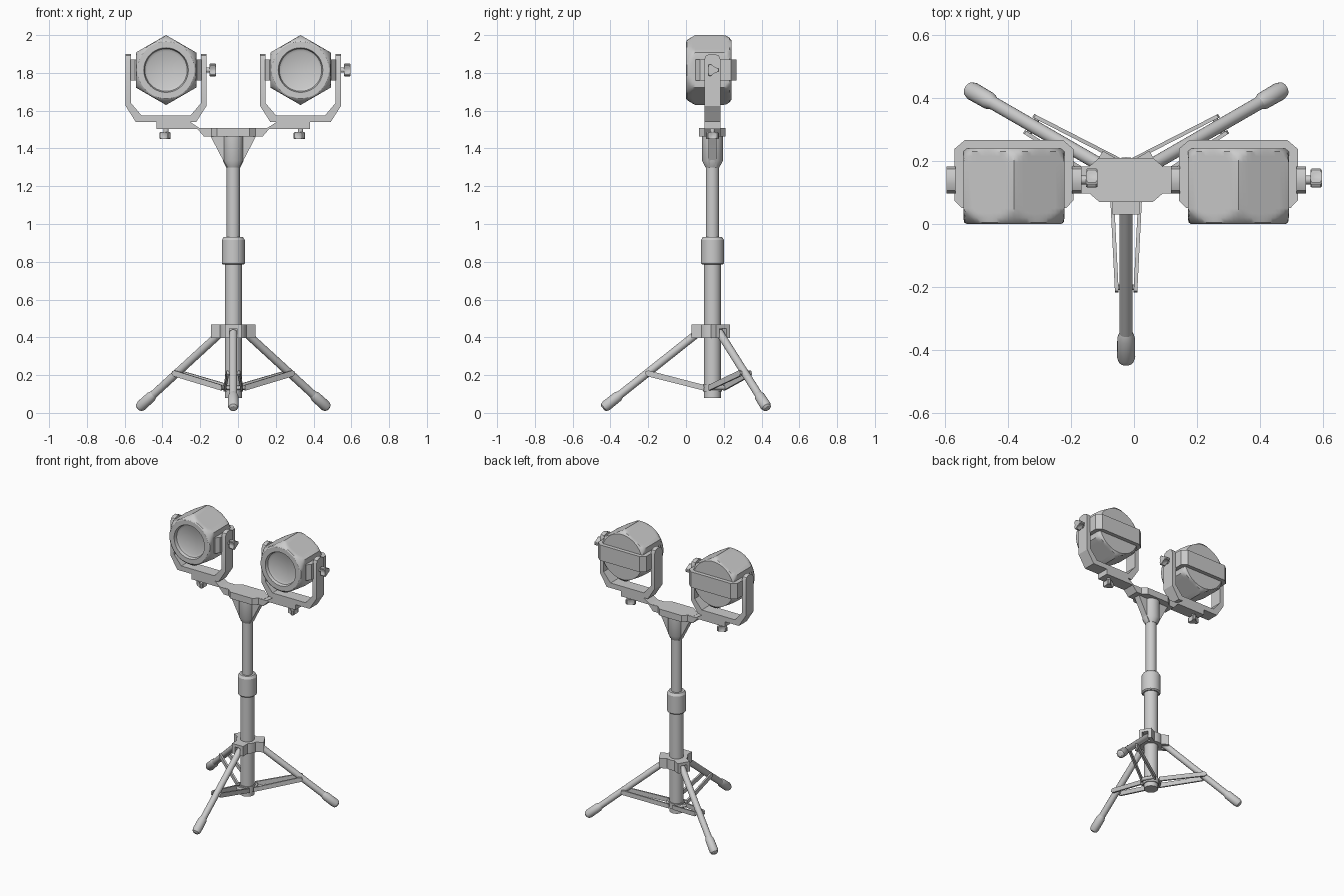
import bpy, bmesh
from math import sin, cos, pi, radians
from mathutils import Vector, Matrix

if "Cube" in bpy.data.objects:
    bpy.data.objects.remove(bpy.data.objects["Cube"])

CX, CY = -0.025, 0.14          # mast axis
LAMP_Z = 1.815


def finish(name, bm, angle=30):
    bmesh.ops.recalc_face_normals(bm, faces=bm.faces)
    me = bpy.data.meshes.new(name)
    bm.to_mesh(me)
    bm.free()
    ob = bpy.data.objects.new(name, me)
    bpy.context.collection.objects.link(ob)
    bpy.ops.object.select_all(action='DESELECT')
    ob.select_set(True)
    bpy.context.view_layer.objects.active = ob
    bpy.ops.object.shade_smooth_by_angle(angle=radians(angle))
    return ob


def prism_bm(pts, place, a, b):
    """Extrude a 2D outline from a to b; place(u, v, w) gives the 3D point."""
    bm = bmesh.new()
    lo = [bm.verts.new(place(u, v, a)) for u, v in pts]
    hi = [bm.verts.new(place(u, v, b)) for u, v in pts]
    bm.faces.new(lo)
    bm.faces.new(hi[::-1])
    for i in range(len(pts)):
        j = (i + 1) % len(pts)
        bm.faces.new((lo[i], lo[j], hi[j], hi[i]))
    return bm


def prism(name, pts, place, a, b):
    return finish(name, prism_bm(pts, place, a, b))


def lathe(name, profile, place, n=32, shape=lambda t, r: r):
    """Stack of capped rings; profile holds (height, radius)."""
    bm = bmesh.new()
    rings = []
    for h, r in profile:
        ring = []
        for i in range(n):
            t = 2 * pi * i / n
            q = shape(t, r)
            ring.append(bm.verts.new(place(q * cos(t), q * sin(t), h)))
        rings.append(ring)
    for p, q in zip(rings, rings[1:]):
        for i in range(n):
            j = (i + 1) % n
            bm.faces.new((p[i], p[j], q[j], q[i]))
    bm.faces.new(rings[0])
    bm.faces.new(rings[-1][::-1])
    return finish(name, bm)


def along(p, q):
    """Placement whose w axis starts at p and points at q."""
    p, q = Vector(p), Vector(q)
    rot = (q - p).to_track_quat('Z', 'Y')
    return lambda u, v, w: p + rot @ Vector((u, v, w))


def mirrored(half):
    return half + [(-u, v) for u, v in reversed(half)]


def mast(u, v, w):
    return (CX + u, CY + v, w)


def mast_front(u, v, w):
    return (CX + u, CY + w, v)


def hexagon(t, r):
    """Limit a radius to a hexagon with a corner pointing up."""
    k = (t - pi / 6) % (pi / 3) - pi / 6
    return min(r, 0.185 * cos(pi / 6) / cos(k))


def wing_knob(name, p, q):
    """Three-lobed hand screw pointing from p to q."""
    place = along(p, q)
    lathe(name + "_shaft", [(-0.01, 0.014), (0.025, 0.014)], place, 16)
    pts = []
    for k in range(3):
        for da, r in ((-60, .016), (-26, .026), (-14, .037), (14, .037), (26, .026)):
            t = radians(120 * k + da)
            pts.append((r * cos(t), r * sin(t)))
    bm = prism_bm(pts, place, 0.017, 0.053)
    bmesh.ops.bevel(bm, geom=bm.edges[:], offset=0.004, segments=1, affect='EDGES')
    finish(name + "_wings", bm)


# lamps, each in its own U-shaped yoke
for side, sx in (("left", -0.356), ("right", 0.356)):
    lx = CX + sx

    # hexagonal housing with turned chamfers and recessed lens
    lathe(side + "_lamp_housing",
          [(.028, .098), (.02, .112), (0, .118), (0, .150), (.005, .158),
           (.02, .168), (.035, .177), (.05, .187), (.195, .187), (.215, .181),
           (.23, .171), (.24, .158)],
          lambda u, v, w: (lx + u, w, LAMP_Z + v), 72, hexagon)

    # band across the sides and back
    prism(side + "_lamp_band",
          mirrored([(.165, .05), (.189, .075), (.189, .238), (.155, .267)]),
          lambda u, v, w: (lx + u, v, LAMP_Z + w), -0.055, 0.055)

    # yoke with clipped arm tops
    bm = prism_bm(mirrored([(.214, 1.90), (.214, 1.625), (.16, 1.54)]) +
                  [(-.185, 1.90), (-.185, 1.64), (-.13, 1.575),
                   (.13, 1.575), (.185, 1.64), (.185, 1.90)],
                  lambda u, v, w: (lx + u, CY + w, v), -0.043, 0.043)
    tops = [e for e in bm.edges if all(v.co.z > 1.899 for v in e.verts)
            and abs(e.verts[0].co.y - e.verts[1].co.y) < 1e-4]
    bmesh.ops.bevel(bm, geom=tops, offset=0.03, segments=2, profile=0.5, affect='EDGES')
    finish(side + "_yoke", bm)

    # hand screws: tilt on the right arm, mounting under the bar
    wing_knob(side + "_tilt_knob", (lx + .212, CY, LAMP_Z), (lx + 1, CY, LAMP_Z))
    wing_knob(side + "_mount_knob", (lx, CY, 1.503), (lx, CY, 0))
    lathe(side + "_pivot", [(-.19, .035), (.19, .035)],
          lambda u, v, w: (lx + w, CY + u, LAMP_Z + v), 24)

# crossbar and its wider middle plate
prism("crossbar",
      mirrored([(.155, 1.463), (.19, 1.503), (.406, 1.503), (.406, 1.541),
                (.23, 1.541), (.18, 1.508)]),
      mast_front, -0.043, 0.043)
prism("crossbar_plate",
      mirrored([(.085, -.07), (.12, -.04), (.155, -.04), (.155, .04), (.12, .04), (.085, .07)]),
      mast, 1.463, 1.509)

# gusset fins and socket under the crossbar
prism("gusset", mirrored([(.035, 1.30), (.05, 1.33), (.12, 1.464)]), mast_front, -0.022, 0.022)
lathe("mast_socket", [(1.30, .037), (1.335, .055), (1.464, .055)], mast)

# telescopic mast
lathe("upper_mast", [(.90, .035), (1.47, .035)], mast)
lathe("mast_collar", [(.785, .054), (.792, .061), (.915, .061), (.932, .05)], mast)
lathe("lower_mast", [(.08, .045), (.80, .045)], mast)
lathe("brace_collar", [(.112, .051), (.152, .051)], mast)
lathe("leg_hub", [(.397, .072), (.467, .072)], mast)

# three tripod legs with hub arms, feet and paired braces
for name, ang in (("front", -90), ("rear_right", 30), ("rear_left", 150)):
    turn = Matrix.Rotation(radians(ang), 3, 'Z')
    base = Vector((CX, CY, 0))

    def at(d, s, z):
        return base + turn @ Vector((d, s, z))

    # forked hub arm
    for s in (-1, 1):
        prism(f"{name}_hub_cheek_{s}", [(.04, .397), (.11, .397), (.11, .467), (.04, .467)],
              lambda u, v, w: at(u, w, v), s * .021, s * .043)
    prism(name + "_hub_cap", [(.04, .447), (.11, .447), (.11, .467), (.04, .467)],
          lambda u, v, w: at(u, w, v), -.022, .022)

    # leg tube and rubber foot
    top, tip = at(.075, 0, .425), at(.575, 0, .028)
    lathe(name + "_leg", [(0, .021), (.60, .021)], along(top, tip), 20)
    lathe(name + "_foot", [(.525, .021), (.545, .028), (.622, .029), (.638, .024), (.645, .014)],
          along(top, tip), 20)

    # braces from lower collar to leg
    for s in (-1, 1):
        slat = [(.045, .118), (.345, .194), (.357, .207), (.352, .222), (.338, .224), (.045, .148)]
        bm = prism_bm(slat, lambda u, v, w: at(u, s * (.045 - .05 * (u - .045)) + w, v),
                      -.006, .006)
        finish(f"{name}_brace_{s}", bm)
    lathe(name + "_brace_pin", [(-.034, .009), (.034, .009)],
          lambda u, v, w: at(.341 + u, w, .208 + v), 12)
    lathe(name + "_brace_pivot", [(-.05, .012), (.05, .012)],
          lambda u, v, w: at(.055 + u, w, .133 + v), 12)
